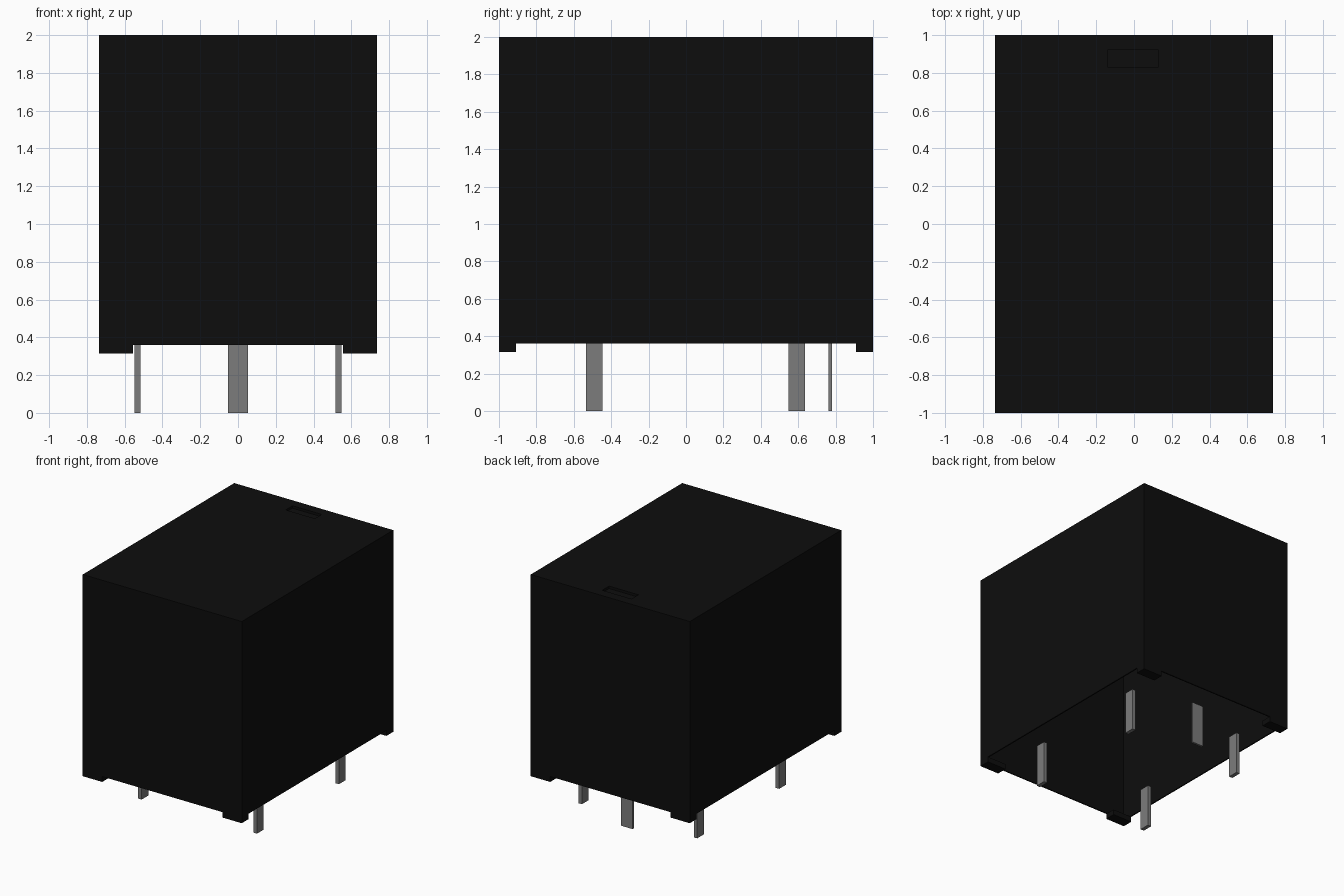
import bpy, bmesh
from mathutils import Vector

cube = bpy.data.objects.get("Cube")
if cube:
    bpy.data.objects.remove(cube, do_unlink=True)


def material(name, value):
    mat = bpy.data.materials.new(name)
    colour = (value, value, value, 1)
    mat.use_nodes = True
    mat.diffuse_color = colour
    mat.node_tree.nodes["Principled BSDF"].inputs["Base Color"].default_value = colour
    return mat


BLACK = material("black plastic", 0.004)
GREY = material("grey metal", 0.2)


def add_object(name, bm, mat):
    mesh = bpy.data.meshes.new(name)
    bm.to_mesh(mesh)
    bm.free()
    mesh.materials.append(mat)
    obj = bpy.data.objects.new(name, mesh)
    bpy.context.collection.objects.link(obj)
    return obj


def box_bmesh(lo, hi):
    lo, hi = Vector(lo), Vector(hi)
    bm = bmesh.new()
    bmesh.ops.create_cube(bm, size=1)
    for v in bm.verts:
        v.co = (lo + hi) / 2 + v.co * (hi - lo)
    return bm


W, D, BASE, TOP = 0.735, 1.0, 0.36, 2.0

# Hollow housing, open underneath
bm = box_bmesh((-W, -D, BASE), (W, D, TOP))
bm.normal_update()
bmesh.ops.delete(bm, geom=[f for f in bm.faces if f.normal.z < -0.5], context='FACES')

# Shallow slot in the lid near the back
cuts = [((-0.14, 0, 0), (1, 0, 0)), ((0.13, 0, 0), (1, 0, 0)),
        ((0, 0.83, 0), (0, 1, 0)), ((0, 0.92, 0), (0, 1, 0))]
for point, normal in cuts:
    bm.normal_update()
    lid = [f for f in bm.faces if f.normal.z > 0.5]
    geom = lid + list({e for f in lid for e in f.edges}) + list({v for f in lid for v in f.verts})
    bmesh.ops.bisect_plane(bm, geom=geom, plane_co=point, plane_no=normal)
bm.normal_update()
slot = [f for f in bm.faces if f.normal.z > 0.5
        and abs(f.calc_center_median().x) < 0.1
        and 0.83 < f.calc_center_median().y < 0.92]
floor = bmesh.ops.extrude_face_region(bm, geom=slot)["geom"]
bmesh.ops.translate(bm, vec=(0, 0, -0.02),
                    verts=[g for g in floor if isinstance(g, bmesh.types.BMVert)])
bmesh.ops.delete(bm, geom=[f for f in slot if f.is_valid], context='FACES')
bmesh.ops.recalc_face_normals(bm, faces=bm.faces)
housing = add_object("housing", bm, BLACK)
shell = housing.modifiers.new("wall", 'SOLIDIFY')
shell.thickness = 0.015
shell.offset = -1

# Corner feet
for sx, side in ((-1, "right"), (1, "left")):
    for sy, end in ((-1, "front"), (1, "back")):
        x, y = sorted((sx * 0.555, sx * W)), sorted((sy * 0.91, sy * D))
        foot = box_bmesh((x[0], y[0], 0.315), (x[1], y[1], BASE))
        add_object(f"foot_{end}_{side}", foot, BLACK)


# Flat metal pins
def pin(name, x, y, width, depth):
    bm = box_bmesh((x - width / 2, y - depth / 2, 0), (x + width / 2, y + depth / 2, BASE))
    add_object(name, bm, GREY)


for x, side in ((-0.533, "right"), (0.533, "left")):
    pin(f"pin_front_{side}", x, -0.49, 0.032, 0.088)
    pin(f"pin_back_{side}", x, 0.592, 0.032, 0.088)
pin("pin_centre", 0, 0.772, 0.105, 0.018)
